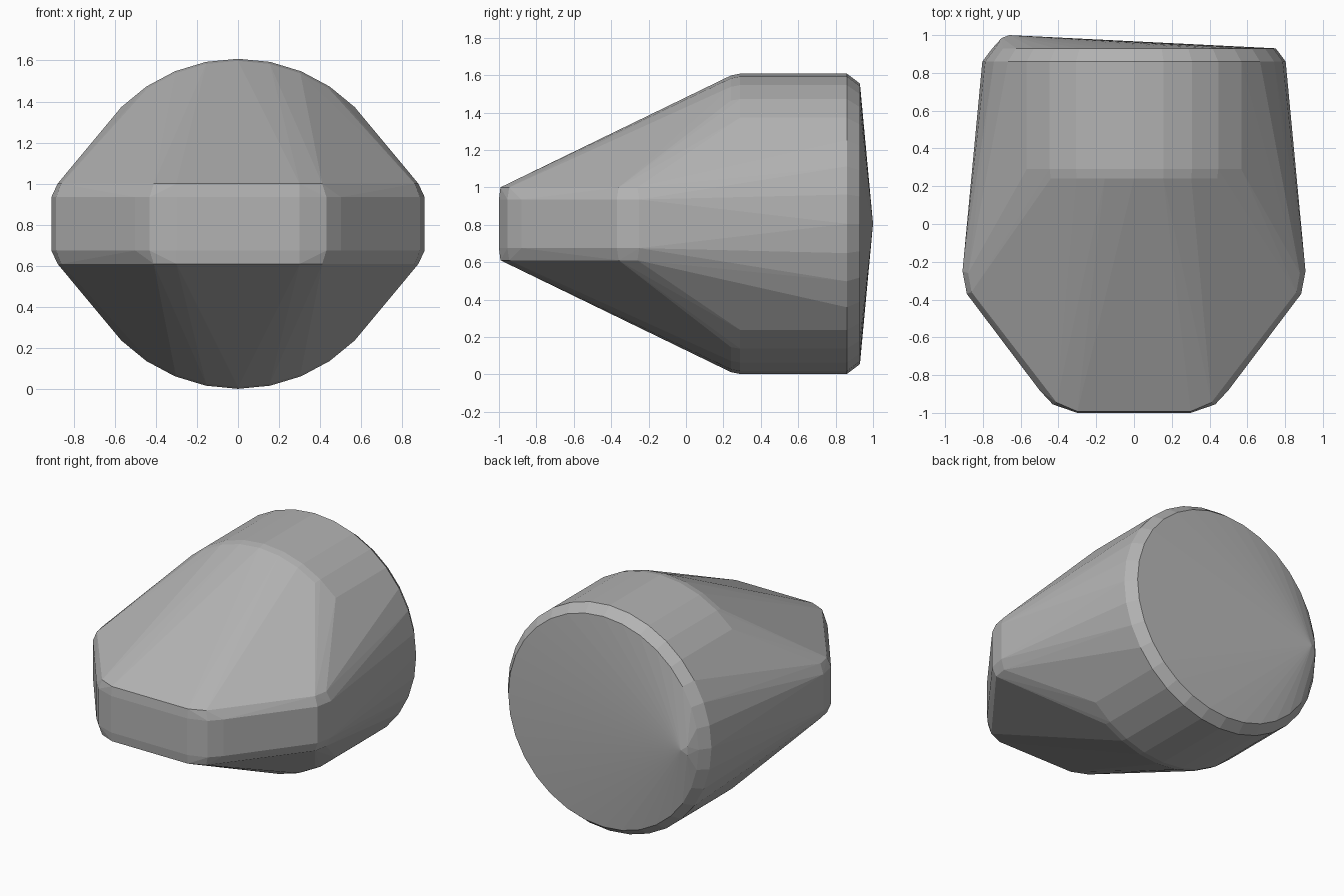
import bpy, bmesh, math

if "Cube" in bpy.data.objects:
    bpy.data.objects.remove(bpy.data.objects["Cube"])

CZ = 0.805      # axis height of the round rear section
SIDES = 32


def ring(y, r):
    return [(r * math.sin(2 * math.pi * i / SIDES), y,
             CZ + r * math.cos(2 * math.pi * i / SIDES)) for i in range(SIDES)]


# Round rear drum: front edge, wall, chamfered rim
pts = ring(0.24, 0.793) + ring(0.29, 0.803) + ring(0.86, 0.803) + ring(0.93, 0.75)

# Off-centre peak of the rear cap
pts += [(-0.66, 1.0, CZ), (-0.70, 0.985, CZ), (-0.70, 0.985, CZ + 0.03), (-0.70, 0.985, CZ - 0.03)]

# Wedge-shaped nose belt: full outline, then slightly inset top and bottom
belt = [(0.30, -1.0), (0.43, -0.955), (0.50, -0.88), (0.885, -0.37), (0.908, -0.25)]
inset = [(0.30, -0.992), (0.41, -0.945), (0.46, -0.87), (0.86, -0.36), (0.878, -0.26)]
for s in (-1, 1):
    for outline, heights in ((belt, (0.675, 0.935)), (inset, (0.61, 1.0))):
        pts += [(s * x, y, z) for x, y in outline for z in heights]

# Wrap the sections in one faceted skin
bm = bmesh.new()
verts = [bm.verts.new(p) for p in pts]
res = bmesh.ops.convex_hull(bm, input=verts)
inner = {g for g in res["geom_interior"] + res["geom_unused"] if isinstance(g, bmesh.types.BMVert)}
bmesh.ops.delete(bm, geom=list(inner), context='VERTS')
bmesh.ops.delete(bm, geom=[v for v in bm.verts if not v.link_faces], context='VERTS')
bmesh.ops.recalc_face_normals(bm, faces=bm.faces)

mesh = bpy.data.meshes.new("wedge_nosed_body")
bm.to_mesh(mesh)
bm.free()
body = bpy.data.objects.new("wedge_nosed_body", mesh)
bpy.context.collection.objects.link(body)

grey = bpy.data.materials.new("mid grey")
grey.diffuse_color = (0.45, 0.45, 0.45, 1)
grey.use_nodes = True
grey.node_tree.nodes["Principled BSDF"].inputs["Base Color"].default_value = grey.diffuse_color
mesh.materials.append(grey)
